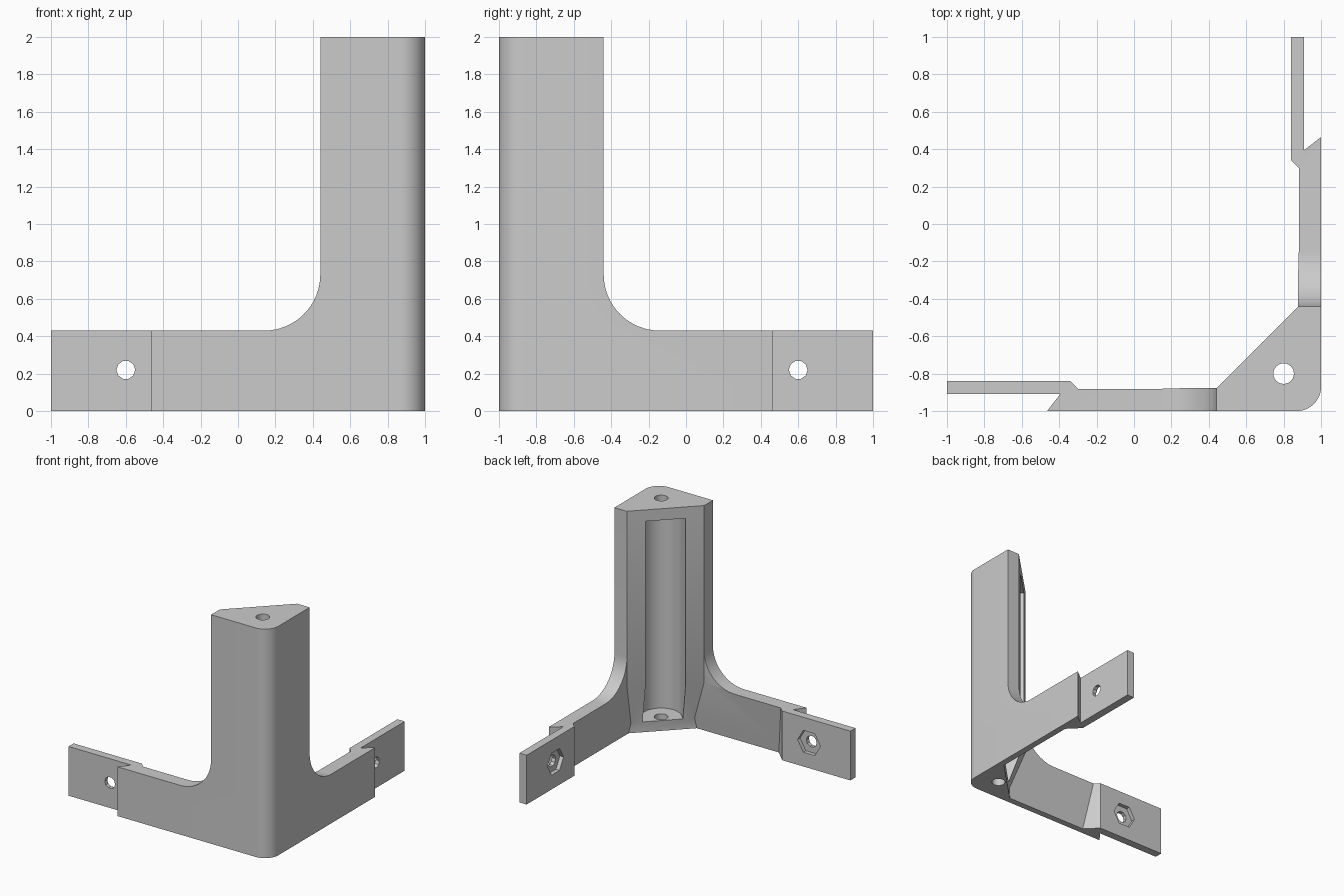
import bpy, bmesh, math
from mathutils import Vector

if "Cube" in bpy.data.objects:
    bpy.data.objects.remove(bpy.data.objects["Cube"])

grey = bpy.data.materials.new("plain_grey")
grey.diffuse_color = (0.6, 0.6, 0.6, 1)
grey.use_nodes = True
grey.node_tree.nodes["Principled BSDF"].inputs["Base Color"].default_value = grey.diffuse_color


def loft(name, rings):
    """Closed solid through equal-length rings of points."""
    bm = bmesh.new()
    rows = [[bm.verts.new(p) for p in ring] for ring in rings]
    n = len(rows[0])
    for a, b in zip(rows, rows[1:]):
        for i in range(n):
            j = (i + 1) % n
            bm.faces.new((a[i], a[j], b[j], b[i]))
    bm.faces.new(rows[0][::-1])
    bm.faces.new(rows[-1])
    bmesh.ops.recalc_face_normals(bm, faces=bm.faces)
    mesh = bpy.data.meshes.new(name)
    bm.to_mesh(mesh)
    bm.free()
    ob = bpy.data.objects.new(name, mesh)
    bpy.context.collection.objects.link(ob)
    return ob


def swap(p):
    """Mirror a point across the bracket's diagonal plane."""
    return (-p[1], -p[0]) + tuple(p[2:])


def circle(cx, cy, r, n, start=0.0, sweep=2 * math.pi):
    return [(cx + r * math.cos(start + sweep * i / n),
             cy + r * math.sin(start + sweep * i / n)) for i in range(n)]


def at_z(pts, z):
    return [(x, y, z) for x, y in pts]


def at_y(pts, y):
    return [(x, y, z) for x, z in pts]


# Plan outline: arms get thinner towards the bottom (t), and the
# inner diagonal of the post lies on the line x - y = diag
def plan(t, diag):
    y = -0.878 - t
    half = [(diag + y, y), (-0.302 + t, y), (-0.34, -0.84), (-1, -0.84),
            (-1, -0.91), (-0.395, -0.91), (-0.465, -1)]
    corner = circle(0.87, -0.87, 0.13, 13, -math.pi / 2, math.pi / 2 * 13 / 12)
    return half + corner + [swap(p) for p in reversed(half)]


SLOPE_TOP, FLOOR = 0.45, 0.09
bracket = loft("corner_bracket", [
    at_z(plan(0.066 * (1 - min(z / SLOPE_TOP, 1)), diag), z)
    for z, diag in ((0, 1.5), (FLOOR, 1.5), (SLOPE_TOP, 1.32), (2, 1.32))])
cutters = []

# Space above each arm, with the curved transition into the post
fillet = [(0.14 + 0.3 * math.sin(a), 0.73 - 0.3 * math.cos(a))
          for a in [math.pi / 2 * i / 16 for i in range(17)]]
above = [(-1.2, 0.43)] + fillet + [(0.44, 2.2), (-1.2, 2.2)]
# Screw hole and hexagonal nut pocket in each tongue
parts = [("arm_clearance", above, -1.2, 1.2),
         ("screw_hole", circle(-0.6, 0.22, 0.05, 10), -1.1, -0.7),
         ("nut_pocket", circle(-0.6, 0.22, 0.11, 6), -0.875, -0.7)]
for name, pts, y0, y1 in parts:
    rings = [at_y(pts, y0), at_y(pts, y1)]
    cutters.append(loft(name, rings))
    cutters.append(loft(name + "_mirrored", [[swap(p) for p in r] for r in rings]))

# U-shaped channel opening through the diagonal face of the post
d = Vector((-1, 1)).normalized() * 0.5
arc = circle(0.8, -0.8, 0.162, 25, -3 * math.pi / 4, math.pi * 25 / 24)
channel = arc + [(arc[-1][0] + d.x, arc[-1][1] + d.y), (arc[0][0] + d.x, arc[0][1] + d.y)]
cutters.append(loft("channel", [at_z(channel, FLOOR), at_z(channel, 1.9)]))

# Vertical bolt hole through both ends of the post
bolt = circle(0.8, -0.8, 0.055, 24)
cutters.append(loft("bolt_hole", [at_z(bolt, -0.1), at_z(bolt, 2.1)]))

# Cut everything out of the bracket
bpy.context.view_layer.objects.active = bracket
bracket.select_set(True)
for cutter in cutters:
    cutter.hide_render = True
    mod = bracket.modifiers.new(cutter.name, 'BOOLEAN')
    mod.operation = 'DIFFERENCE'
    mod.solver = 'EXACT'
    mod.object = cutter
    bpy.ops.object.modifier_apply(modifier=mod.name)
for cutter in cutters:
    bpy.data.objects.remove(cutter)

bracket.data.materials.clear()
bracket.data.materials.append(grey)
bpy.ops.object.shade_smooth_by_angle(angle=math.radians(25))
